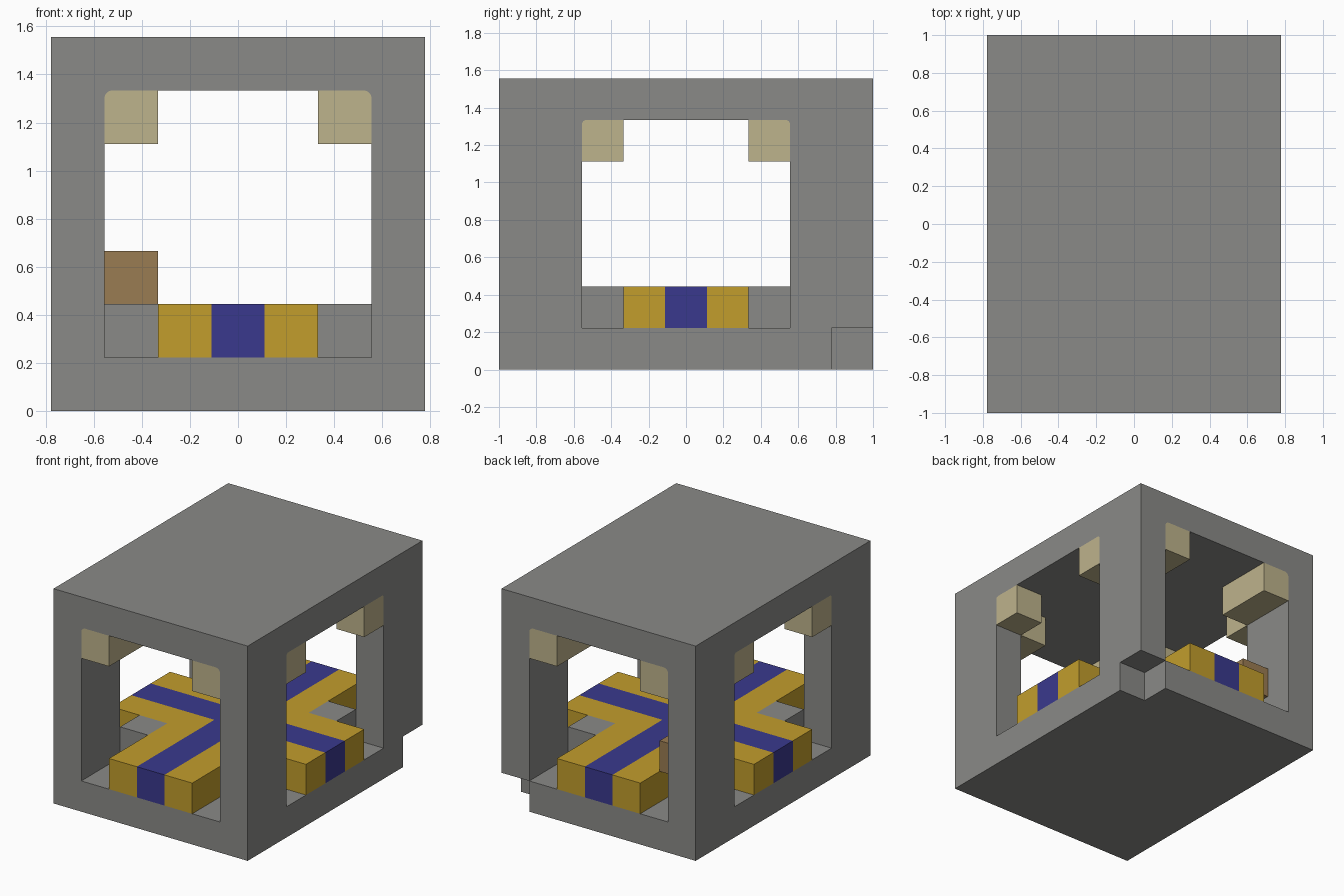
import bpy, bmesh
from math import sin, cos, pi

if "Cube" in bpy.data.objects:
    bpy.data.objects.remove(bpy.data.objects["Cube"])

C = 2 / 9                                   # one block cell
HX, HY, HZ = 3.5 * C, 4.5 * C, 7 * C        # half width, half depth, height


def material(name, rgb):
    lin = [((c / 255 + 0.055) / 1.055) ** 2.4 for c in rgb] + [1.0]
    mat = bpy.data.materials.new(name)
    mat.use_nodes = True
    mat.diffuse_color = lin
    mat.node_tree.nodes["Principled BSDF"].inputs["Base Color"].default_value = lin
    return mat


GREY = material("stone grey", (138, 138, 135))
CREAM = material("pale cream", (190, 179, 140))
GOLD = material("gold", (194, 157, 44))
BLUE = material("deep blue", (58, 57, 141))
BROWN = material("wood brown", (154, 124, 82))


def finish(bm, name, *mats):
    bmesh.ops.recalc_face_normals(bm, faces=bm.faces)
    mesh = bpy.data.meshes.new(name)
    bm.to_mesh(mesh)
    bm.free()
    for mat in mats:
        mesh.materials.append(mat)
    obj = bpy.data.objects.new(name, mesh)
    bpy.context.scene.collection.objects.link(obj)
    return obj


def prism(name, outline, axis, start, end, mat):
    """Extrude an outline of (across, z) points along x or y."""
    bm = bmesh.new()
    verts = [bm.verts.new((start, a, z) if axis == "x" else (a, start, z)) for a, z in outline]
    face = bm.faces.new(verts)
    new = bmesh.ops.extrude_face_region(bm, geom=[face])["geom"]
    step = end - start
    bmesh.ops.translate(bm, verts=[v for v in new if isinstance(v, bmesh.types.BMVert)],
                        vec=(step, 0, 0) if axis == "x" else (0, step, 0))
    return finish(bm, name, mat)


def box(name, x0, x1, y0, y1, z0, z1, mat):
    return prism(name, [(x0, z0), (x1, z0), (x1, z1), (x0, z1)], "y", y0, y1, mat)


def round_corner(side, r):
    """Arc points of the rounded upper corner, from the side to the top."""
    a, z = 2.5 * C - r, 6 * C - r
    return [(side * (a + r * cos(t * pi / 12)), z + r * sin(t * pi / 12)) for t in range(7)]


# Outer shell, hollowed by a room and two crossing passages
shell = box("shell", -HX, HX, -HY, HY, 0, HZ, GREY)
PASSAGES = {"y": (HY, 2.5 * C, 0.033), "x": (HX, 2.5 * C, 0.02)}
cutters = [box("room_cutter", -2.5 * C, 2.5 * C, -2.5 * C, 2.5 * C, C, 6 * C, GREY),
           box("notch_cutter", 2.5 * C, HX + 1, 3.5 * C, HY + 1, -1, C, GREY)]
for axis, (reach, half, r) in PASSAGES.items():
    outline = [(-half, C), (half, C)] + round_corner(1, r) + round_corner(-1, r)[::-1]
    cutters.append(prism("passage_cutter", outline, axis, -reach - 1, reach + 1, GREY))

bpy.context.view_layer.objects.active = shell
for cutter in cutters:
    mod = shell.modifiers.new("cut", "BOOLEAN")
    mod.operation = "DIFFERENCE"
    mod.solver = "EXACT"
    mod.object = cutter
    bpy.ops.object.modifier_apply(modifier=mod.name)
    bpy.data.objects.remove(cutter)

# Cream brackets in the upper corners of each doorway
for axis, (reach, half, r) in PASSAGES.items():
    for side in (-1, 1):
        outline = [(side * 1.5 * C, 5 * C), (side * half, 5 * C)]
        outline += round_corner(side, r) + [(side * 1.5 * C, 6 * C)]
        for end in (-1, 1):
            prism("doorway_bracket", outline, axis, end * 2.5 * C, end * reach, CREAM)

# Raised grey floor in the four room corners
for sx in (-1, 1):
    for sy in (-1, 1):
        x0, x1 = sorted((sx * 1.5 * C, sx * 2.5 * C))
        y0, y1 = sorted((sy * 1.5 * C, sy * 2.5 * C))
        box("floor_corner", x0, x1, y0, y1, C, 2 * C, GREY)

# Crossing walkways: gold with a blue centre line
bm = bmesh.new()
inner = [-1.5 * C, -0.5 * C, 0.5 * C, 1.5 * C]
xs, ys = [-HX] + inner + [HX], [-HY] + inner + [HY]
grid = [[bm.verts.new((x, y, C)) for y in ys] for x in xs]
for i in range(5):
    for j in range(5):
        if i in (1, 2, 3) or j in (1, 2, 3):
            bm.faces.new((grid[i][j], grid[i + 1][j], grid[i + 1][j + 1], grid[i][j + 1]))
for v in [v for v in bm.verts if not v.link_faces]:
    bm.verts.remove(v)
top = bmesh.ops.extrude_face_region(bm, geom=bm.faces[:])["geom"]
bmesh.ops.translate(bm, verts=[v for v in top if isinstance(v, bmesh.types.BMVert)], vec=(0, 0, C))
for f in bm.faces:
    c = f.calc_center_median()
    f.material_index = int(min(abs(c.x), abs(c.y)) < 0.4 * C)
finish(bm, "walkway", GOLD, BLUE)

# Single wooden block in the back doorway
box("wooden_block", -2.5 * C, -1.5 * C, 2.5 * C, 3.5 * C, 2 * C, 3 * C, BROWN)
